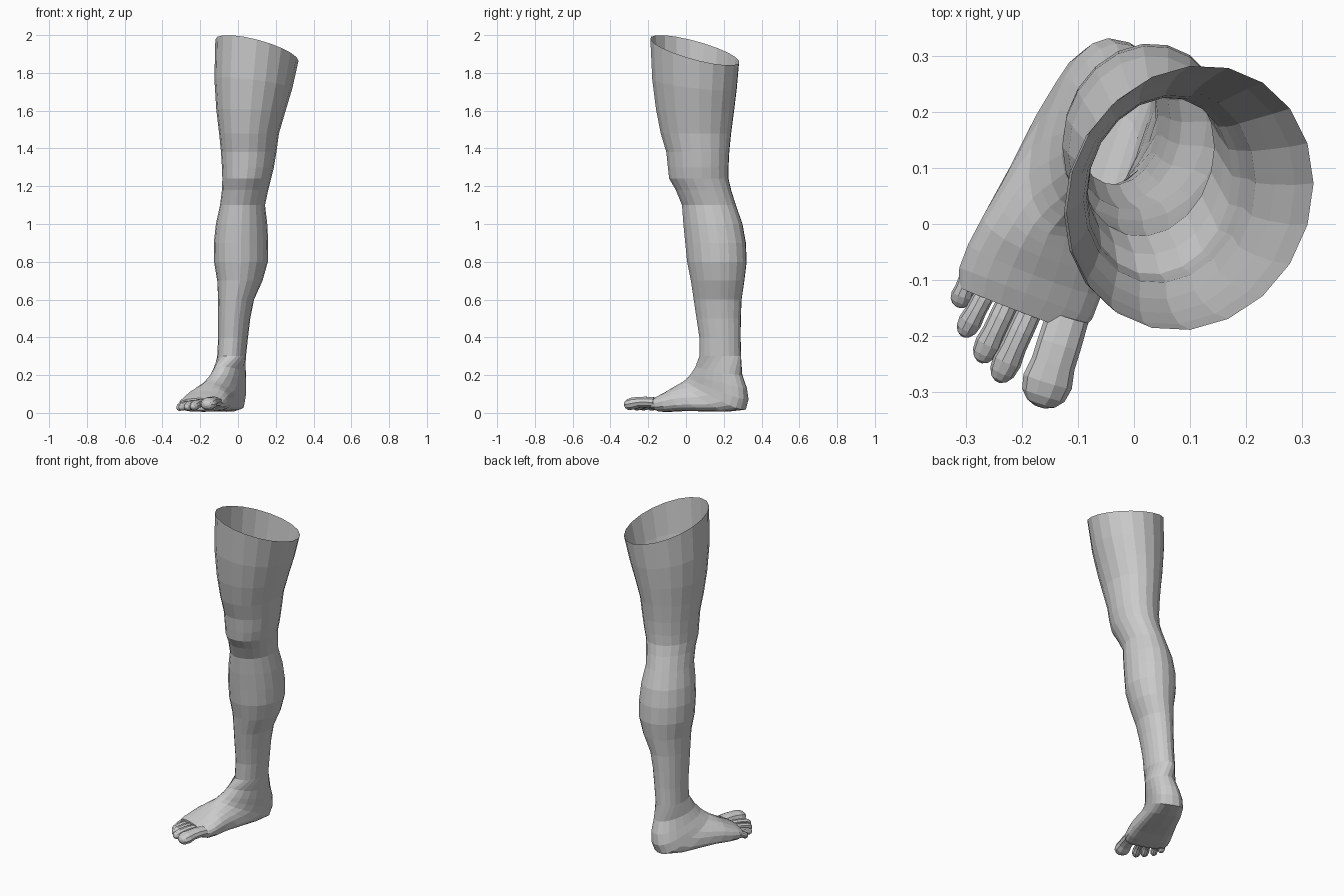
import bpy, math
from mathutils import Vector

N = 20


def make_object(name, verts, faces):
    mesh = bpy.data.meshes.new(name)
    mesh.from_pydata(verts, [], faces)
    mesh.update()
    ob = bpy.data.objects.new(name, mesh)
    bpy.context.collection.objects.link(ob)
    return ob


def loft(name, rings, cap_start=False, cap_end=True):
    n = len(rings[0])
    verts = [p for r in rings for p in r]
    faces = []
    for i in range(len(rings) - 1):
        for j in range(n):
            k = (j + 1) % n
            faces.append((i * n + j, (i + 1) * n + j, (i + 1) * n + k, i * n + k))
    if cap_start:
        faces.append(tuple(range(n)))
    if cap_end:
        m = (len(rings) - 1) * n
        faces.append(tuple(reversed(range(m, m + n))))
    return make_object(name, verts, faces)


def spow(v, p):
    return math.copysign(abs(v) ** p, v)


# Thigh, knee and shin: z, x min, x max, y min, y max, rim tilt
LEG = [
    (1.92, -.12, .32, -.19, .283, .08),
    (1.74, -.125, .287, -.18, .27, .035),
    (1.60, -.115, .25, -.16, .255, .01),
    (1.48, -.10, .217, -.135, .24, 0),
    (1.38, -.09, .203, -.105, .23, 0),
    (1.30, -.085, .19, -.097, .226, 0),
    (1.24, -.083, .175, -.09, .226, 0),
    (1.18, -.085, .16, -.055, .24, 0),
    (1.10, -.095, .143, -.022, .265, 0),
    (1.00, -.117, .155, -.015, .30, 0),
    (.90, -.128, .16, -.005, .318, 0),
    (.80, -.127, .158, .005, .322, 0),
    (.70, -.11, .13, .025, .31, 0),
    (.60, -.105, .085, .04, .295, 0),
    (.50, -.105, .065, .055, .291, 0),
    (.40, -.105, .053, .07, .29, 0),
    (.30, -.11, .042, .07, .292, 0),
]


def leg_ring(z, x0, x1, y0, y1, tilt):
    pts = []
    for j in range(N):
        t = 2 * math.pi * j / N
        pts.append(Vector(((x0 + x1) / 2 + (x1 - x0) / 2 * math.cos(t),
                           (y0 + y1) / 2 + (y1 - y0) / 2 * math.sin(t + .11),
                           z - tilt * math.cos(t - math.pi / 4))))
    return pts


# Foot: rings fan around the instep from the ankle to the ball of the foot
# instep s, z, heel/sole s, z, half width, sideways shift, instep shift, squareness
FOOT = [
    (.285, .245, .025, .20, .076, .033, 0, .95),
    (.315, .208, .005, .13, .083, .022, 0, .85),
    (.335, .190, .002, .07, .088, .012, 0, .75),
    (.355, .175, .022, .016, .092, .005, .005, .7),
    (.372, .164, .12, .006, .099, 0, .01, .6),
    (.392, .152, .25, .008, .110, 0, .02, .6),
    (.415, .138, .35, .010, .120, 0, .03, .6),
    (.450, .116, .43, .006, .127, 0, .035, .6),
    (.485, .098, .485, .006, .127, 0, .035, .65),
    (.520, .078, .515, .016, .115, 0, .03, .7),
]
HEEL = Vector((-.02, .33, 0))
AXIS = Vector((-.356, -.934, 0)).normalized()
SIDE = Vector((.934, -.356, 0)).normalized()
UP = Vector((0, 0, 1))


def foot_ring(sf, zf, sb, zb, w, off, foff, p):
    front = HEEL + AXIS * sf + SIDE * (off + foff) + UP * zf
    back = HEEL + AXIS * sb + SIDE * off + UP * zb
    c, v = (front + back) / 2, (back - front) / 2
    c -= SIDE * foff / 2
    v += SIDE * foff / 2
    pts = []
    for j in range(N):
        t = 2 * math.pi * j / N
        q = p if math.sin(t) > 1e-6 else 1
        pts.append(c + SIDE * w * spow(math.cos(t), q) + v * spow(math.sin(t), q))
    return pts


loft("leg_and_foot", [leg_ring(*r) for r in LEG] + [foot_ring(*r) for r in FOOT])

# Toes: base x, y, z, tip x, y, z, half width, half height
TOES = [
    ("big_toe", (-.118, -.165, .055), (-.168, -.326, .043), .045, .034),
    ("second_toe", (-.183, -.150, .052), (-.243, -.281, .032), .026, .026),
    ("third_toe", (-.220, -.130, .048), (-.275, -.246, .030), .024, .024),
    ("fourth_toe", (-.255, -.105, .043), (-.306, -.200, .028), .021, .022),
    ("little_toe", (-.286, -.075, .038), (-.314, -.148, .026), .020, .020),
]
# Position along the toe, size, rise of the knuckle
STEPS = [(0, .85, 0), (.3, .88, .006), (.52, .88, .007), (.72, 1, .003),
         (.87, .88, 0), (.96, .58, 0), (1, .22, 0)]

for name, a, b, w, h in TOES:
    a, b = Vector(a), Vector(b)
    d = (b - a).normalized()
    side = d.cross(UP).normalized()
    up = side.cross(d)
    rings = []
    for f, k, rise in STEPS:
        c = a.lerp(b, f) + UP * rise
        rings.append([c - side * w * k * math.cos(t) + up * h * k * math.sin(t)
                      for t in (2 * math.pi * j / 10 for j in range(10))])
    loft(name, rings, cap_start=True)
